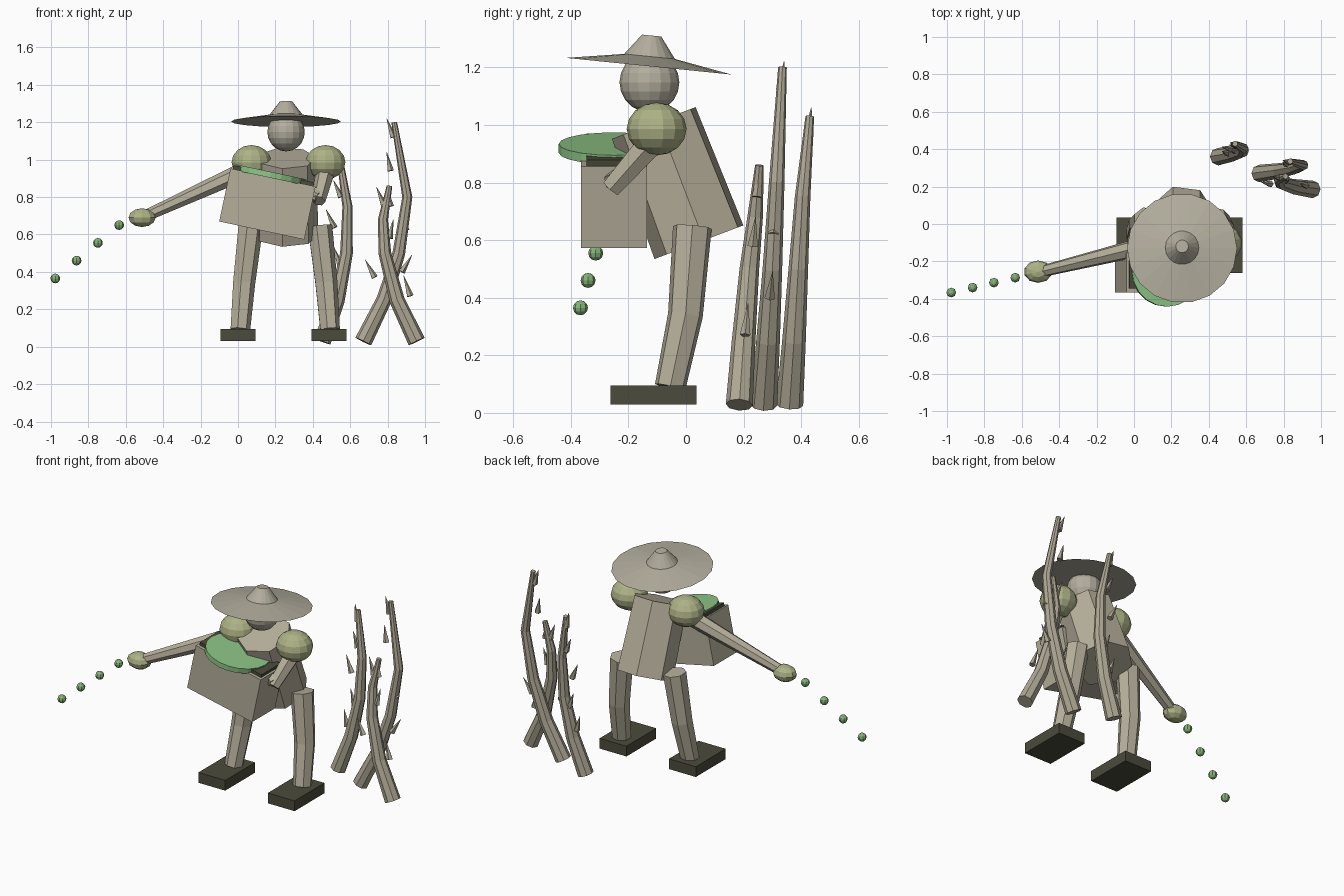
import bpy, bmesh, math
from mathutils import Vector, Matrix

cube = bpy.data.objects.get("Cube")
if cube:
    bpy.data.objects.remove(cube, do_unlink=True)


def material(name, r, g, b):
    m = bpy.data.materials.new(name)
    m.use_nodes = True
    m.diffuse_color = (r, g, b, 1)
    m.node_tree.nodes["Principled BSDF"].inputs["Base Color"].default_value = (r, g, b, 1)
    return m


TAN = material("tan", .47, .43, .33)
STRAW = material("straw", .45, .42, .34)
OLIVE = material("olive", .42, .45, .24)
DARK = material("dark_olive", .07, .07, .045)
GREEN = material("leaf_green", .27, .56, .24)
SEED = material("seed_green", .24, .46, .19)
BARK = material("bark", .43, .39, .30)


def finish(name, bm, mat):
    bmesh.ops.recalc_face_normals(bm, faces=bm.faces)
    me = bpy.data.meshes.new(name)
    bm.to_mesh(me)
    bm.free()
    me.materials.append(mat)
    ob = bpy.data.objects.new(name, me)
    bpy.context.collection.objects.link(ob)
    return ob


def tube(name, points, radii, mat, sides=7, phase=0):
    """Faceted limb: a ring at every point, bridged and capped."""
    pts = [Vector(p) for p in points]
    chord = (pts[-1] - pts[0]).normalized()
    ref = Vector((1, 0, 0)) if abs(chord.x) < .7 else Vector((0, 0, 1))
    bm = bmesh.new()
    rings = []
    for i, (p, r) in enumerate(zip(pts, radii)):
        d = (pts[min(i + 1, len(pts) - 1)] - pts[max(i - 1, 0)]).normalized()
        u = (ref - d * ref.dot(d)).normalized()
        v = d.cross(u)
        angles = [phase + math.tau * k / sides for k in range(sides)]
        rings.append([bm.verts.new(p + r * (u * math.cos(a) + v * math.sin(a))) for a in angles])
    for a, b in zip(rings, rings[1:]):
        for k in range(sides):
            n = (k + 1) % sides
            bm.faces.new((a[k], a[n], b[n], b[k]))
    bm.faces.new(rings[0])
    bm.faces.new(rings[-1])
    return finish(name, bm, mat)


def ball(name, center, size, mat, seg=12, rings=8):
    bm = bmesh.new()
    bmesh.ops.create_uvsphere(bm, u_segments=seg, v_segments=rings, radius=1,
                              matrix=Matrix.Translation(center) @ Matrix.Diagonal((*size, 1)))
    return finish(name, bm, mat)


def box(name, center, size, mat, tilt=0):
    bm = bmesh.new()
    bmesh.ops.create_cube(bm, size=1, matrix=Matrix.Translation(center)
                          @ Matrix.Rotation(tilt, 4, 'Y') @ Matrix.Diagonal((*size, 1)))
    return finish(name, bm, mat)


# Hunched body and head
tube("torso", [(.26, .048, .594), (.26, -.109, 1.008)], [.17, .16], TAN, 7, math.radians(5))
ball("head", (.257, -.127, 1.148), (.1, .104, .104), STRAW, 16, 10)

# Wide straw hat, leaning back
axis = Vector((0, .1, .995))
base = Vector((.257, -.13, 1.204))
tube("hat", [base + axis * h for h in (0, .034, .107)], [.294, .09, .034], STRAW, 18)

# Shoulders, legs and feet
for side, s in (("left", 1), ("right", -1)):
    ball(side + "_shoulder", (.27 + s * .198, -.102, .986), (.109, .104, .092), OLIVE, 14, 8)
    tube(side + "_leg", [(.25 + s * .185, .022, .645), (.25 + s * .22, -.002, .34),
                         (.25 + s * .24, -.055, .09)], [.069, .062, .055], TAN)
    box(side + "_foot", (.243 + s * .243, -.113, .0625), (.188, .298, .065), DARK)

# Throwing arm on the right
tube("right_arm", [(.07, -.115, .955), (-.48, -.25, .705)], [.052, .032], TAN)
ball("right_hand", (-.513, -.255, .69), (.076, .06, .05), OLIVE, 10, 6)
for k in range(4):
    ball(f"thrown_seed_{k + 1}", (-.635 - .114 * k, -.287 - .0265 * k, .65 - .095 * k),
         (.026, .026, .026), SEED, 8, 6)

# Bent arm on the left, holding the tray
tube("left_upper_arm", [(.47, -.11, .95), (.43, -.26, .78)], [.052, .038], TAN, 6)
tube("left_forearm", [(.43, -.25, .8), (.31, -.2, .875)], [.038, .028], TAN, 6)

# Tilted seed box with dark lid and green heap
tilt = math.radians(12)
up = Vector((math.sin(tilt), 0, math.cos(tilt)))
across = Vector((math.cos(tilt), 0, -math.sin(tilt)))
mid = Vector((.157, -.25, .763))
box("seed_box", mid, (.465, .23, .29), TAN, tilt)
box("box_lid", mid + up * .15, (.44, .19, .03), DARK, tilt)
heap = mid + across * -.015
tube("seed_heap", [heap + up * .14, heap + up * .172], [.192, .192], GREEN, 20)

# Curved thorny vines: path, then thorns as base x, base z, tip x, tip z
vines = {
    "near_vine": (
        [(.955, .185, .028), (.85, .2, .25), (.785, .22, .5), (.775, .24, .68), (.81, .255, .86)],
        [(.92, .27, .885, .38), (.73, .37, .68, .465), (.81, .58, .83, .68),
         (.78, .755, .74, .855), (.815, .75, .8, .84)]),
    "tall_vine": (
        [(.67, .27, .028), (.78, .285, .25), (.86, .3, .5), (.905, .315, .8), (.835, .335, 1.2)],
        [(.83, 1.12, .795, 1.22), (.815, .94, .795, 1.04), (.875, .4, .93, .49),
         (.9, .62, .86, .71)]),
    "far_vine": (
        [(.45, .36, .028), (.53, .375, .25), (.58, .39, .5), (.585, .405, .75), (.54, .43, 1.03)],
        [(.515, .635, .47, .735), (.545, .44, .51, .535), (.55, .8, .51, .89),
         (.54, .96, .515, 1.06), (.5, .3, .47, .4)]),
}
for name, (path, thorns) in vines.items():
    tube(name, path, [.047, .041, .034, .027, .015], BARK, 8)
    low, high = Vector(path[0]), Vector(path[-1])
    for k, (x0, z0, x1, z1) in enumerate(thorns):
        y = low.y + (high.y - low.y) * (z0 - low.z) / (high.z - low.z)
        tube(f"{name}_thorn_{k + 1}", [(x0, y, z0), (x1, y + .01, z1)], [.019, .001], BARK, 5)
